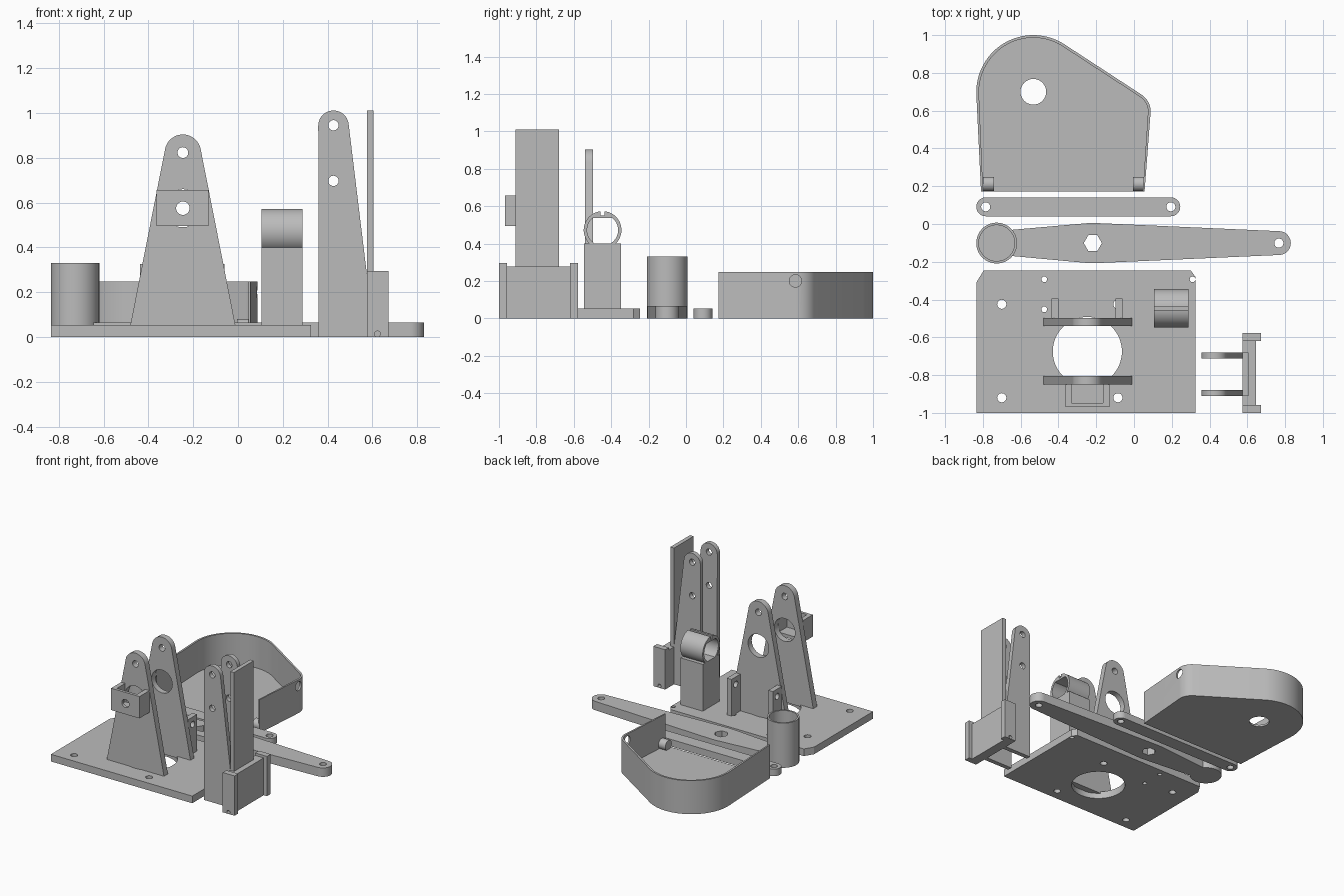
import bpy, bmesh
from math import cos, sin, tau
from mathutils import Vector
from mathutils.geometry import convex_hull_2d

if "Cube" in bpy.data.objects:
    bpy.data.objects.remove(bpy.data.objects["Cube"])

grey = bpy.data.materials.new("light grey plastic")
grey.use_nodes = True
grey.diffuse_color = (0.5, 0.5, 0.5, 1)
grey.node_tree.nodes["Principled BSDF"].inputs["Base Color"].default_value = grey.diffuse_color


def circle(u, v, r, n=48, turn=0.0):
    return [(u + r * cos(tau * i / n + turn), v + r * sin(tau * i / n + turn)) for i in range(n)]


def rect(u0, u1, v0, v1):
    return [(u0, v0), (u1, v0), (u1, v1), (u0, v1)]


def hull(*outlines):
    pts = [Vector(p) for o in outlines for p in o]
    return [tuple(pts[i]) for i in convex_hull_2d(pts)]


def solid(name, outline, axis, lo, hi):
    """Extrude a closed outline along an axis."""
    place = {"x": lambda u, v, t: (t, u, v),
             "y": lambda u, v, t: (u, t, v),
             "z": lambda u, v, t: (u, v, t)}[axis]
    bm = bmesh.new()
    low = [bm.verts.new(place(u, v, lo)) for u, v in outline]
    high = [bm.verts.new(place(u, v, hi)) for u, v in outline]
    bm.faces.new(low)
    bm.faces.new(high)
    n = len(outline)
    for i in range(n):
        j = (i + 1) % n
        bm.faces.new((low[i], low[j], high[j], high[i]))
    bmesh.ops.recalc_face_normals(bm, faces=bm.faces)
    mesh = bpy.data.meshes.new(name)
    bm.to_mesh(mesh)
    bm.free()
    mesh.materials.append(grey)
    obj = bpy.data.objects.new(name, mesh)
    bpy.context.collection.objects.link(obj)
    return obj


def activate(obj):
    bpy.ops.object.select_all(action="DESELECT")
    obj.select_set(True)
    bpy.context.view_layer.objects.active = obj


def part(name, outline, axis, lo, hi, cuts=()):
    """A solid with each cut (outline, axis, lo, hi) taken out of it."""
    obj = solid(name, outline, axis, lo, hi)
    activate(obj)
    for cut in cuts:
        cutter = solid("cutter", *cut)
        mod = obj.modifiers.new("cut", "BOOLEAN")
        mod.operation, mod.solver, mod.object = "DIFFERENCE", "EXACT", cutter
        bpy.ops.object.modifier_apply(modifier=mod.name)
        bpy.data.objects.remove(cutter)
    bpy.ops.object.shade_smooth_by_angle(angle=0.5)
    return obj


def hole(u, v, r, axis, lo, hi, n=32):
    return (circle(u, v, r, n), axis, lo, hi)


# Base plate with clipped rear corners, a large opening and screw holes
plate = [(-.835, -1), (.325, -1), (.325, -.28), (.3, -.245), (-.795, -.245), (-.835, -.31)]
screws = [(x, y, .024) for x in (-.7, -.085) for y in (-.425, -.92)]
screws += [(-.475, -.293, .015), (-.475, -.452, .015), (.31, -.293, .015)]
part("base_plate", plate, "z", 0, .053,
     [hole(-.247, -.675, .183, "z", -.1, .1, 64)]
     + [hole(x, y, r, "z", -.1, .1) for x, y, r in screws])

# Pair of tapered uprights
upright = hull([(-.483, .04), (-.009, .04)], circle(-.246, .823, .081))
for name, y0, y1 in (("front_upright", -.851, -.805), ("rear_upright", -.54, -.497)):
    part(name, upright, "y", y0, y1,
         [hole(-.246, .823, .024, "y", -1, 0), hole(-.246, .575, .085, "y", -1, 0)])

# Open-topped holder on the front upright
part("front_holder", rect(-.363, -.131, .495, .657), "y", -.968, -.85,
     [(rect(-.33, -.165, .52, .8), "y", -.947, -.7), hole(-.246, .575, .03, "y", -1.1, -.9)])

# Drilled lugs behind the rear upright
for side, x in (("left", -.098), ("right", -.437)):
    part(side + "_lug", rect(-.5, -.394, .04, .325), "x", x, x + .038,
         [hole(-.445, .27, .023, "x", -1, 1)])

# Bearing post and the split ring on top of it
part("bearing_post", rect(-.545, -.347, .04, .4), "x", .105, .288)
bore = [(y, min(z, .537)) for y, z in circle(-.446, .472, .083, 64) if z > .4]
bore = hull(bore, [(-.49, .4), (-.402, .4)])
part("bearing_ring", circle(-.446, .472, .101, 64), "x", .105, .288,
     [(bore, "x", 0, .5), (rect(-.456, -.436, .55, .7), "x", 0, .5)])

# Tall bracket: two drilled cheeks, a back panel and a channel foot
cheek = hull([(.36, 0), (.58, 0), (.575, .28)], circle(.426, .943, .068))
for name, y0 in (("front_cheek", -.911), ("rear_cheek", -.713)):
    part(name, cheek, "y", y0, y0 + .033,
         [hole(.426, z, .023, "y", -1, 0) for z in (.945, .697)])
part("bracket_panel", rect(.575, .605, 0, 1.01), "y", -.911, -.68)
part("channel_back", rect(.575, .645, 0, .277), "y", -.99, -.58,
     [hole(.622, .014, .013, "y", -1.2, 0)])
for name, y0 in (("front_channel_lip", -1), ("rear_channel_lip", -.62)):
    part(name, rect(.575, .672, 0, .295), "y", y0, y0 + .043,
         [hole(.622, .014, .013, "y", -1.2, 0)])

# Long lever with a hexagonal socket, and the cup at its end
lever = hull(rect(-.727, -.62, -.162, -.038), [(-.24, .005), (-.2, .005), (-.24, -.207), (-.2, -.207)],
             circle(.767, -.101, .063))
part("lever", lever, "z", 0, .066,
     [hole(-.218, -.101, .048, "z", -1, 1, 6), hole(.767, -.101, .024, "z", -1, 1)])
part("cup", circle(-.727, -.101, .108, 64), "z", 0, .331,
     [hole(-.727, -.101, .095, "z", .067, .5, 64)])

# Short link bar
part("link_bar", hull(circle(-.785, .091, .05), circle(.195, .091, .05)), "z", 0, .052,
     [hole(x, .091, .024, "z", -1, 1) for x in (-.785, .195)])

# Open-fronted cover with a shaft hole, a side hole and two mounting bosses
wall = .014


def cover_shape(inset, front):
    return hull([(-.81 + inset, front), (.056 - inset, front)],
                circle(-.533, .698, .302 - inset, 96), circle(-.018, .596, .106 - inset, 64))


part("cover", cover_shape(0, .173), "z", 0, .248,
     [(cover_shape(wall, .1), "z", wall, .4), hole(-.533, .7, .068, "z", -1, 1),
      hole(.585, .2, .033, "x", 0, .3)])
for side, x in (("left", -.005), ("right", -.8)):
    part(side + "_cover_boss", circle(.212, .043, .038), "x", x, x + .058)
